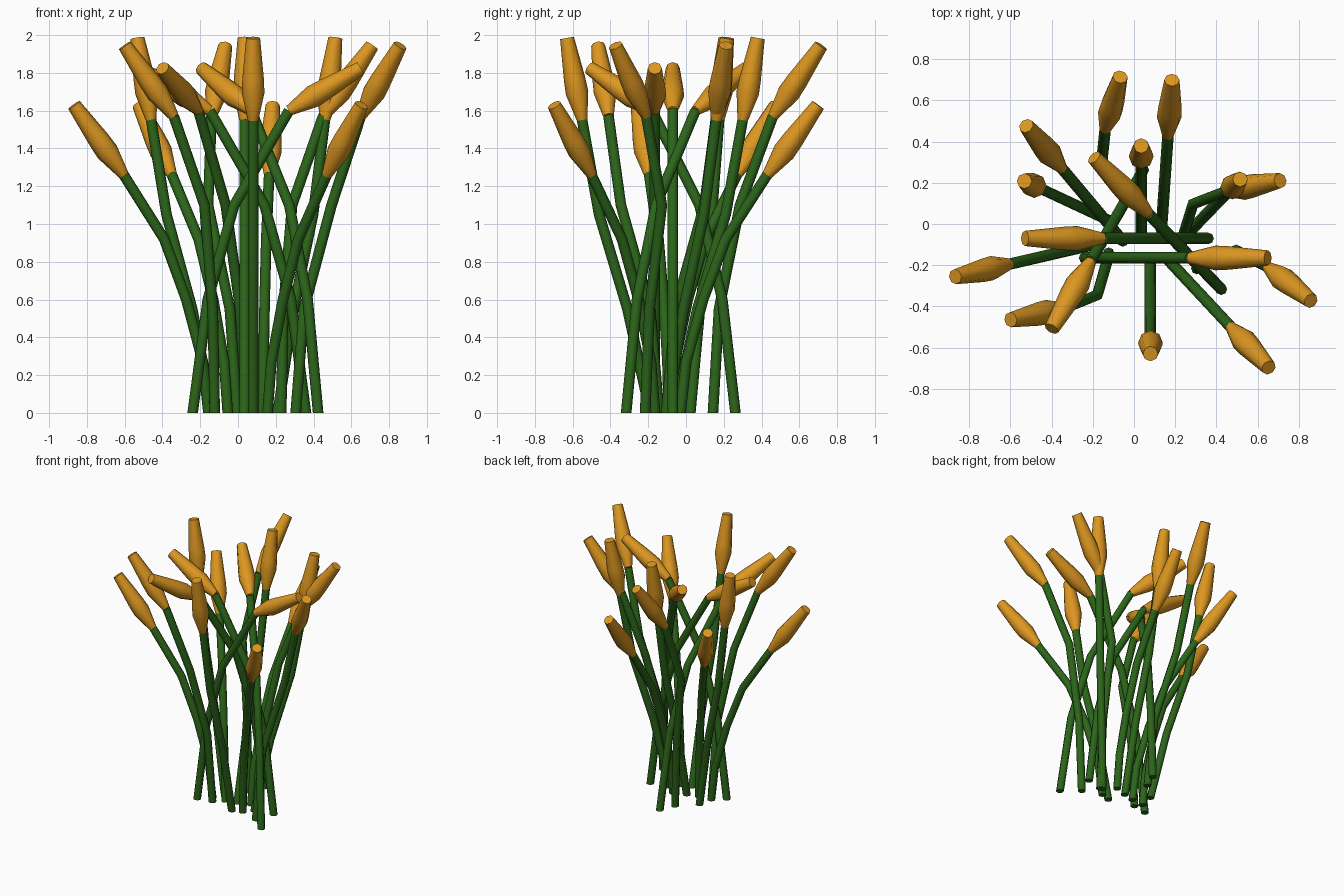
import bpy, bmesh, math
from mathutils import Vector

if "Cube" in bpy.data.objects:
    bpy.data.objects.remove(bpy.data.objects["Cube"])

SIDES = 8


def material(name, rgb):
    m = bpy.data.materials.new(name)
    m.diffuse_color = (*rgb, 1)
    m.use_nodes = True
    m.node_tree.nodes["Principled BSDF"].inputs["Base Color"].default_value = m.diffuse_color
    return m


GREEN = material("stem_green", (0.025, 0.13, 0.01))
ORANGE = material("bud_orange", (0.72, 0.31, 0.015))


def tube(name, path, radii, mat, flat_start=False):
    """Sweep a round section with varying radius along a path, capped at both ends."""
    bm = bmesh.new()
    rings = []
    for i, p in enumerate(path):
        a, b = path[max(i - 1, 0)], path[min(i + 1, len(path) - 1)]
        t = Vector((0, 0, 1)) if flat_start and i == 0 else (b - a).normalized()
        u = Vector((0, 1, 0)).cross(t).normalized()
        v = t.cross(u)
        ring = []
        for k in range(SIDES):
            ang = 2 * math.pi * k / SIDES
            ring.append(bm.verts.new(p + radii[i] * (u * math.cos(ang) + v * math.sin(ang))))
        rings.append(ring)
    for r0, r1 in zip(rings, rings[1:]):
        for k in range(SIDES):
            n = (k + 1) % SIDES
            bm.faces.new((r0[k], r0[n], r1[n], r1[k]))
    bm.faces.new(rings[0][::-1])
    bm.faces.new(rings[-1])
    me = bpy.data.meshes.new(name)
    bm.to_mesh(me)
    bm.free()
    me.materials.append(mat)
    ob = bpy.data.objects.new(name, me)
    bpy.context.collection.objects.link(ob)
    bpy.context.view_layer.objects.active = ob
    ob.select_set(True)
    bpy.ops.object.shade_smooth_by_angle(angle=math.radians(60))
    ob.select_set(False)


# Four stalk shapes. Stem sections from the top down: (z, step length, turn);
# then bud: (tip z, length on plan, turn)
SHAPES = {
    "tall": (1.55, [(1.05, .09, 0), (.55, .15, 0), (0, .12, 0)], (1.985, .08, 0)),
    "twisted": (1.57, [(1.1, .175, 0), (.55, .16, 52), (0, .05, 56)], (1.945, .265, -10)),
    "leaning": (1.60, [(1.1, .29, 0), (.6, .14, 0), (0, .08, 0)], (1.825, .38, 0)),
    "short": (1.26, [(.92, .22, 0), (.6, .12, 0), (.27, .09, 0), (0, .03, 0)], (1.63, .27, 0)),
}

# Each stalk: shape, x and y of the bud base, heading in degrees
STALKS = [
    ("tall", -.46, .175, 155), ("tall", .035, .30, 90),
    ("tall", .46, .16, 46), ("tall", .08, -.55, 270),
    ("twisted", -.14, .46, 84), ("twisted", .45, .16, 21),
    ("twisted", .65, -.21, -28), ("twisted", -.34, -.41, 202),
    ("leaning", .07, .05, 134), ("leaning", -.15, -.07, 180),
    ("leaning", .27, -.165, 0), ("leaning", -.21, -.18, 240),
    ("short", .165, .43, 86), ("short", -.35, .27, 130),
    ("short", -.605, -.195, 193), ("short", .47, -.5, 313),
]


def plan(deg, length):
    a = math.radians(deg)
    return Vector((math.cos(a), math.sin(a), 0)) * length


for n, (shape, x, y, head) in enumerate(STALKS, 1):
    z, sections, (tip_z, tip_len, tip_turn) = SHAPES[shape]
    neck = Vector((x, y, z))

    # Stem, traced from the bud down to the ground
    path = [neck]
    for sz, step, turn in sections:
        p = path[-1] - plan(head + turn, step)
        p.z = sz
        path.append(p)
    path.reverse()
    tube(f"stem_{n}", path, [.028] * len(path), GREEN, flat_start=True)

    # Closed bud with its belly a third of the way up
    tip = neck + plan(head + tip_turn, tip_len)
    tip.z = tip_z
    spots = [0, .33, .5, 1]
    tube(f"bud_{n}", [neck.lerp(tip, s) for s in spots], [.028, .06, .057, .037], ORANGE)
